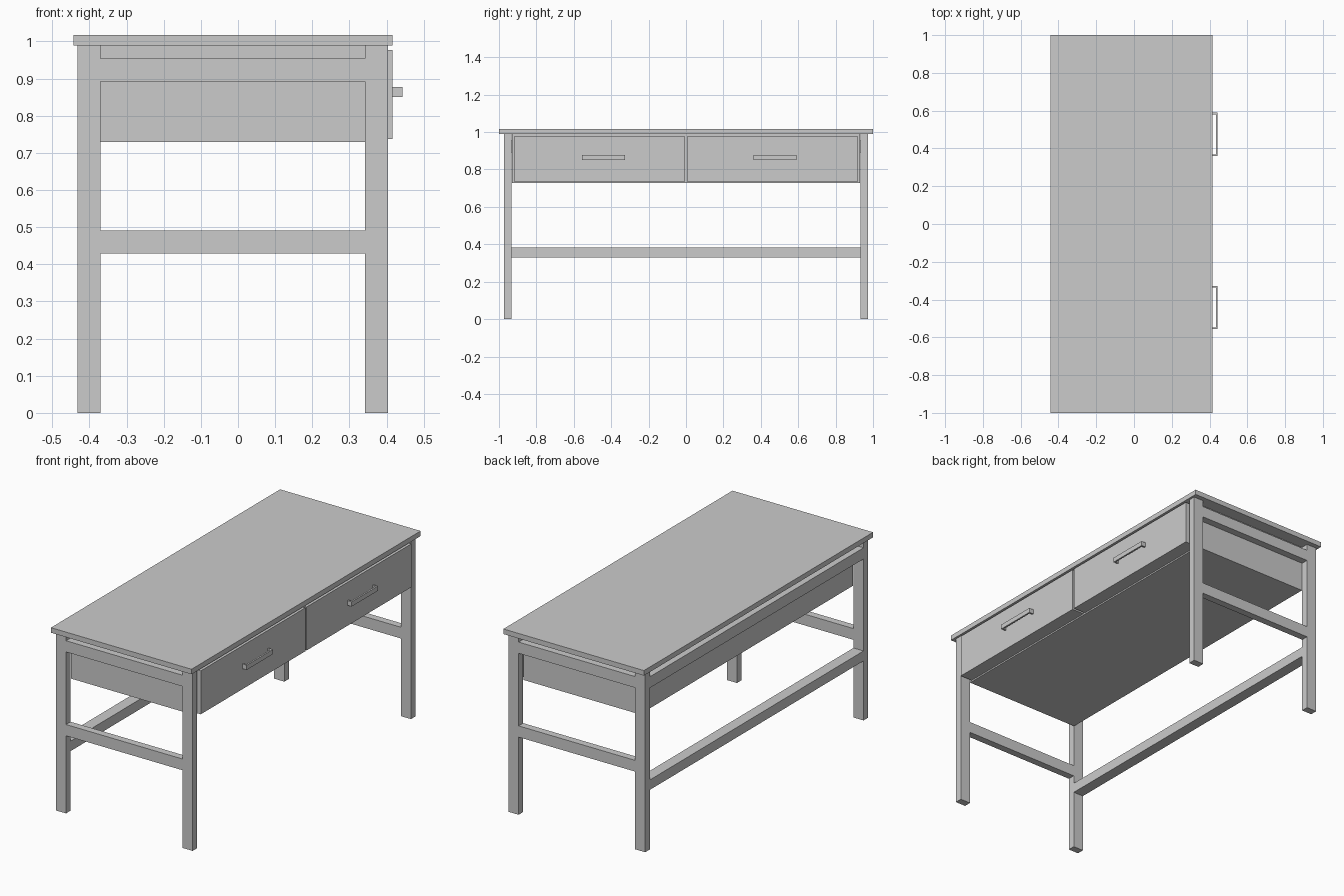
import bpy

if "Cube" in bpy.data.objects:
    bpy.data.objects.remove(bpy.data.objects["Cube"])


def box(name, x, y, z):
    """Axis-aligned box from (min, max) ranges."""
    bpy.ops.mesh.primitive_cube_add(
        size=1, location=[(a + b) / 2 for a, b in (x, y, z)])
    ob = bpy.context.object
    ob.name = name
    ob.scale = [abs(b - a) for a, b in (x, y, z)]
    bpy.ops.object.transform_apply(location=False, rotation=False, scale=True)
    return ob


BACK = (-0.432, -0.370)    # rear leg depth
FRONT = (0.342, 0.404)     # drawer-side leg depth
SPAN = (-0.933, 0.933)     # clear width between the leg frames

# Table top
box("table_top", (-0.443, 0.416), (-1.0, 1.0), (0.989, 1.017))

# Carcass holding the drawers
box("drawer_carcass", (-0.370, 0.342), (-0.931, 0.931), (0.729, 0.989))

# Long rails along the back
box("back_upper_rail", BACK, SPAN, (0.892, 0.954))
box("back_lower_rail", BACK, SPAN, (0.329, 0.384))

for s, side in ((-1, "left"), (1, "right")):
    # Leg frame at each end: two legs and two cross rails
    y = (s * 0.933, s * 0.973)
    box(f"{side}_back_leg", BACK, y, (0, 0.989))
    box(f"{side}_front_leg", FRONT, y, (0, 0.989))
    box(f"{side}_upper_rail", (BACK[1], FRONT[0]), y, (0.892, 0.954))
    box(f"{side}_lower_rail", (BACK[1], FRONT[0]), y, (0.429, 0.491))

    # Drawer front
    box(f"{side}_drawer_front", (0.342, 0.416), (s * 0.006, s * 0.919),
        (0.737, 0.977))

    # Bracket handle: bar and two end posts
    c, half, t = s * 0.459 if s > 0 else -0.442, 0.115, 0.009
    c = 0.475 if s > 0 else -0.442
    hz = (0.851, 0.877)
    box(f"{side}_handle_bar", (0.443 - t, 0.443), (c - half, c + half), hz)
    for e, end in ((-1, "a"), (1, "b")):
        box(f"{side}_handle_post_{end}", (0.416, 0.443 - t),
            (c + e * half, c + e * (half - t)), hz)
